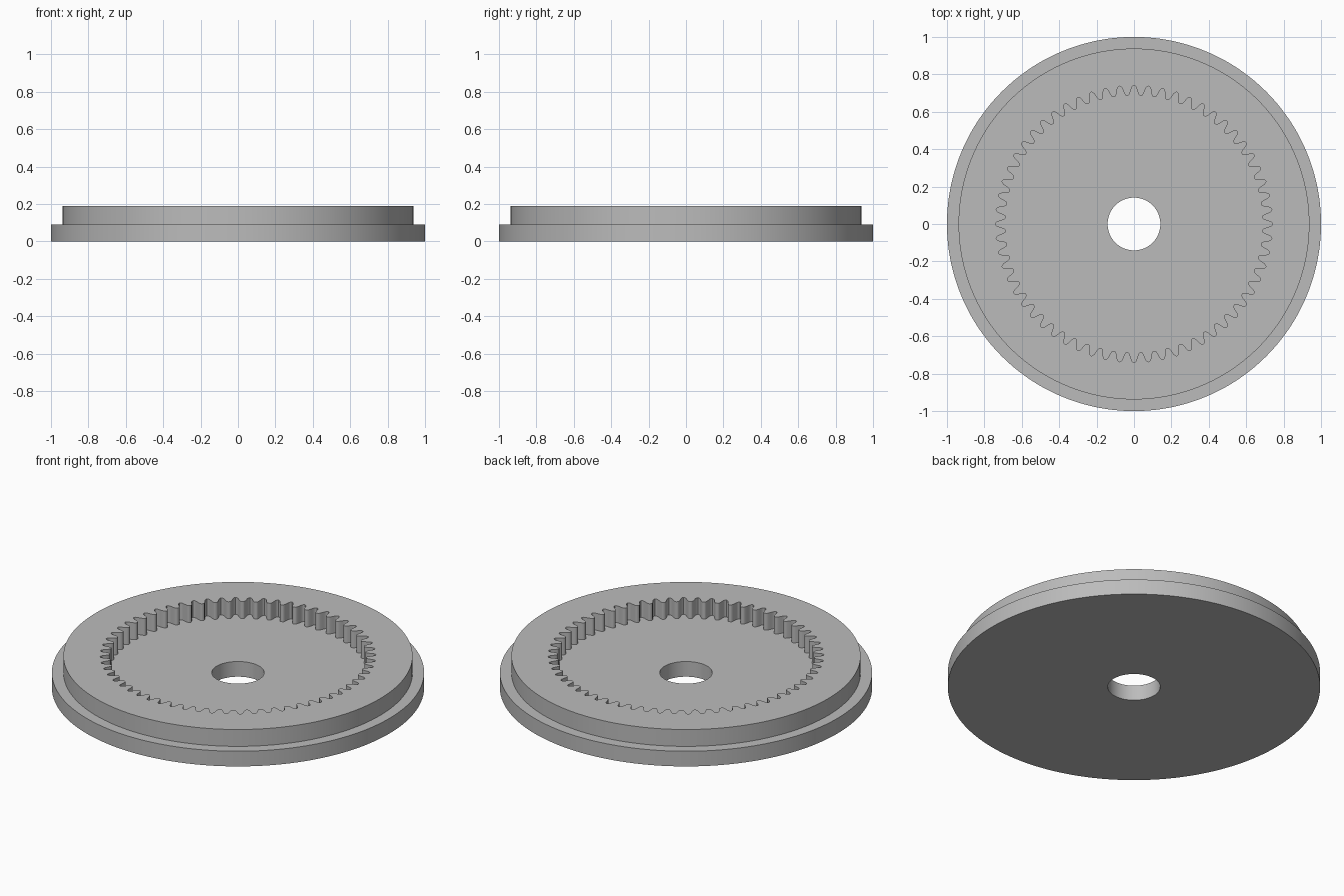
import bpy
import bmesh
import math

if "Cube" in bpy.data.objects:
    bpy.data.objects.remove(bpy.data.objects["Cube"], do_unlink=True)

TEETH = 60
# One tooth pitch: (fraction of pitch, radius), starting at the middle of a gap
PITCH = [(0.0, 0.741), (0.09, 0.738), (0.17, 0.729), (0.22, 0.716), (0.29, 0.701),
         (0.36, 0.691), (0.43, 0.688)]
PITCH += [(0.5, 0.688)] + [(1 - f, r) for f, r in reversed(PITCH[1:])]

# Angles and tooth radii around the whole ring
angles, tooth_radii = [], []
for tooth in range(TEETH):
    for f, r in PITCH:
        angles.append(math.pi / 2 + math.tau * (tooth + f) / TEETH)
        tooth_radii.append(r)
count = len(angles)


def ring(bm, z, radius=None):
    """Loop of vertices: a circle, or the toothed outline when no radius is given."""
    radii = [radius] * count if radius else tooth_radii
    return [bm.verts.new((r * math.cos(a), r * math.sin(a), z))
            for a, r in zip(angles, radii)]


# Closed section: hole, underside, flange, raised rim, teeth, recessed floor
bm = bmesh.new()
loops = [ring(bm, 0, 0.141), ring(bm, 0, 1.0), ring(bm, 0.09, 1.0),
         ring(bm, 0.09, 0.938), ring(bm, 0.19, 0.938), ring(bm, 0.19),
         ring(bm, 0.09), ring(bm, 0.09, 0.141)]
for lower, upper in zip(loops, loops[1:] + loops[:1]):
    for i in range(count):
        j = (i + 1) % count
        bm.faces.new((lower[i], lower[j], upper[j], upper[i]))
bmesh.ops.recalc_face_normals(bm, faces=bm.faces)

mesh = bpy.data.meshes.new("internal_gear_ring")
bm.to_mesh(mesh)
bm.free()

# Plain grey material
grey = bpy.data.materials.new("plain grey")
grey.use_nodes = True
colour = (0.5, 0.5, 0.5, 1.0)
grey.diffuse_color = colour
grey.node_tree.nodes["Principled BSDF"].inputs["Base Color"].default_value = colour
mesh.materials.append(grey)

gear = bpy.data.objects.new("internal_gear_ring", mesh)
bpy.context.collection.objects.link(gear)
bpy.context.view_layer.objects.active = gear
gear.select_set(True)
bpy.ops.object.shade_smooth_by_angle(angle=math.radians(35))
